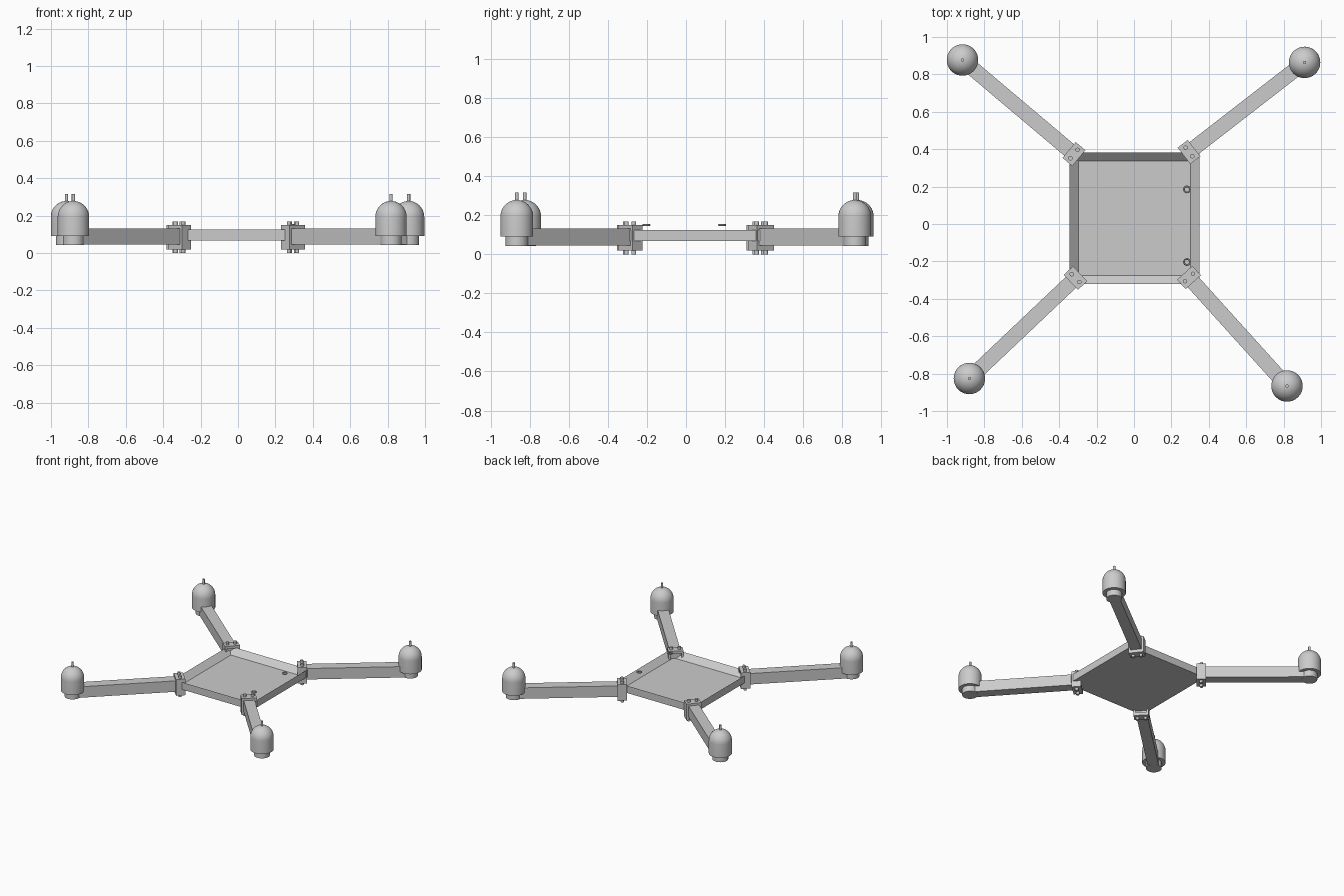
import bpy, bmesh, math
from mathutils import Matrix, Vector

if "Cube" in bpy.data.objects:
    bpy.data.objects.remove(bpy.data.objects["Cube"], do_unlink=True)

grey = bpy.data.materials.new("plain_grey")
grey.diffuse_color = (0.6, 0.6, 0.6, 1)
grey.use_nodes = True
grey.node_tree.nodes["Principled BSDF"].inputs["Base Color"].default_value = (0.6, 0.6, 0.6, 1)


def finish(name, bm, smooth=False):
    bmesh.ops.recalc_face_normals(bm, faces=bm.faces)
    mesh = bpy.data.meshes.new(name)
    bm.to_mesh(mesh)
    bm.free()
    mesh.materials.append(grey)
    obj = bpy.data.objects.new(name, mesh)
    bpy.context.collection.objects.link(obj)
    if smooth:
        bpy.ops.object.select_all(action="DESELECT")
        obj.select_set(True)
        bpy.context.view_layer.objects.active = obj
        bpy.ops.object.shade_smooth_by_angle(angle=math.radians(35))
    return obj


def add_box(bm, lo, hi, frame=Matrix()):
    lo, hi = Vector(lo), Vector(hi)
    place = frame @ Matrix.Translation((lo + hi) / 2) @ Matrix.Diagonal((*(hi - lo), 1))
    return bmesh.ops.create_cube(bm, size=1, matrix=place)["verts"]


def add_cylinder(bm, r, x, y, z0, z1, sides, frame=Matrix()):
    place = frame @ Matrix.Translation((x, y, (z0 + z1) / 2))
    bmesh.ops.create_cone(bm, cap_ends=True, segments=sides, radius1=r, radius2=r,
                          depth=z1 - z0, matrix=place)


def lathe(bm, profile, frame, sides=40):
    verts = [bm.verts.new(frame @ Vector((r, 0, z))) for r, z in profile]
    edges = [bm.edges.new(pair) for pair in zip(verts, verts[1:])]
    bmesh.ops.spin(bm, geom=verts + edges, cent=frame.translation, axis=(0, 0, 1),
                   angle=math.tau, steps=sides)
    bmesh.ops.remove_doubles(bm, verts=bm.verts, dist=0.0005)


# Shallow tray: a block with its top inset and sunk
bm = bmesh.new()
add_box(bm, (-0.345, -0.322, 0.067), (0.35, 0.383, 0.125))
top = [f for f in bm.faces if f.normal.z > 0.9]
bmesh.ops.inset_region(bm, faces=top, thickness=0.047, use_even_offset=True)
bmesh.ops.translate(bm, verts=top[0].verts, vec=(0, 0, -0.043))
finish("body_tray", bm)

# Two small rings above the left rim
for label, y in (("front", -0.203), ("back", 0.185)):
    bm = bmesh.new()
    circle = bmesh.ops.create_circle(
        bm, segments=10, radius=0.005,
        matrix=Matrix.Translation((0.283 + 0.016, y, 0.15)) @ Matrix.Rotation(math.pi / 2, 4, "X"))
    bmesh.ops.spin(bm, geom=circle["verts"] + list(bm.edges), cent=(0.283, y, 0.15),
                   axis=(0, 0, 1), angle=math.tau, steps=24)
    bmesh.ops.remove_doubles(bm, verts=bm.verts, dist=0.0002)
    finish(label + "_ring", bm, True)

# Bell profile: flat underside, straight wall, rounded cap
bell = [(0, 0.09), (0.084, 0.09), (0.084, 0.193)]
bell += [(0.084 * math.cos(a), 0.193 + 0.085 * math.sin(a))
         for a in (math.pi / 2 * i / 10 for i in range(1, 11))]

# Clamp centre and motor centre for each corner
corners = {
    "front_left": ((0.294, -0.286), (0.818, -0.866)),
    "front_right": ((-0.313, -0.289), (-0.88, -0.826)),
    "back_left": ((0.294, 0.385), (0.912, 0.864)),
    "back_right": ((-0.321, 0.374), (-0.917, 0.877)),
}
for label, (clamp, motor) in corners.items():
    reach = Vector(motor) - Vector(clamp)
    length = reach.length
    frame = (Matrix.Translation((*clamp, 0))
             @ Matrix.Rotation(math.atan2(reach.y, reach.x), 4, "Z"))

    # Square arm
    bm = bmesh.new()
    add_box(bm, (-0.015, -0.04, 0.045), (length, 0.04, 0.132), frame)
    finish(label + "_arm", bm)

    # Round motor seat at the arm tip
    bm = bmesh.new()
    add_cylinder(bm, 0.057, length, 0, 0.043, 0.128, 32, frame)
    finish(label + "_motor_seat", bm, True)

    # Sleeve clamp: two plates joined by two webs
    bm = bmesh.new()
    for z0, z1 in ((0.02, 0.045), (0.128, 0.149)):
        add_box(bm, (-0.034, -0.055, z0), (0.034, 0.055, z1), frame)
    for side in (-1, 1):
        add_box(bm, (-0.034, side * 0.048 - 0.007, 0.02),
                (0.034, side * 0.048 + 0.007, 0.149), frame)
    finish(label + "_clamp", bm)

    # Bolts with heads above and nuts below
    bm = bmesh.new()
    for side in (-0.029, 0.029):
        add_cylinder(bm, 0.012, 0, side, 0.149, 0.168, 12, frame)
        add_cylinder(bm, 0.012, 0, side, 0, 0.02, 12, frame)
    finish(label + "_bolts", bm)

    # Domed motor and shaft
    spot = Matrix.Translation((*motor, 0))
    bm = bmesh.new()
    lathe(bm, bell, spot)
    finish(label + "_motor", bm, True)
    bm = bmesh.new()
    add_cylinder(bm, 0.009, 0, 0, 0.26, 0.315, 16, spot)
    finish(label + "_shaft", bm, True)
